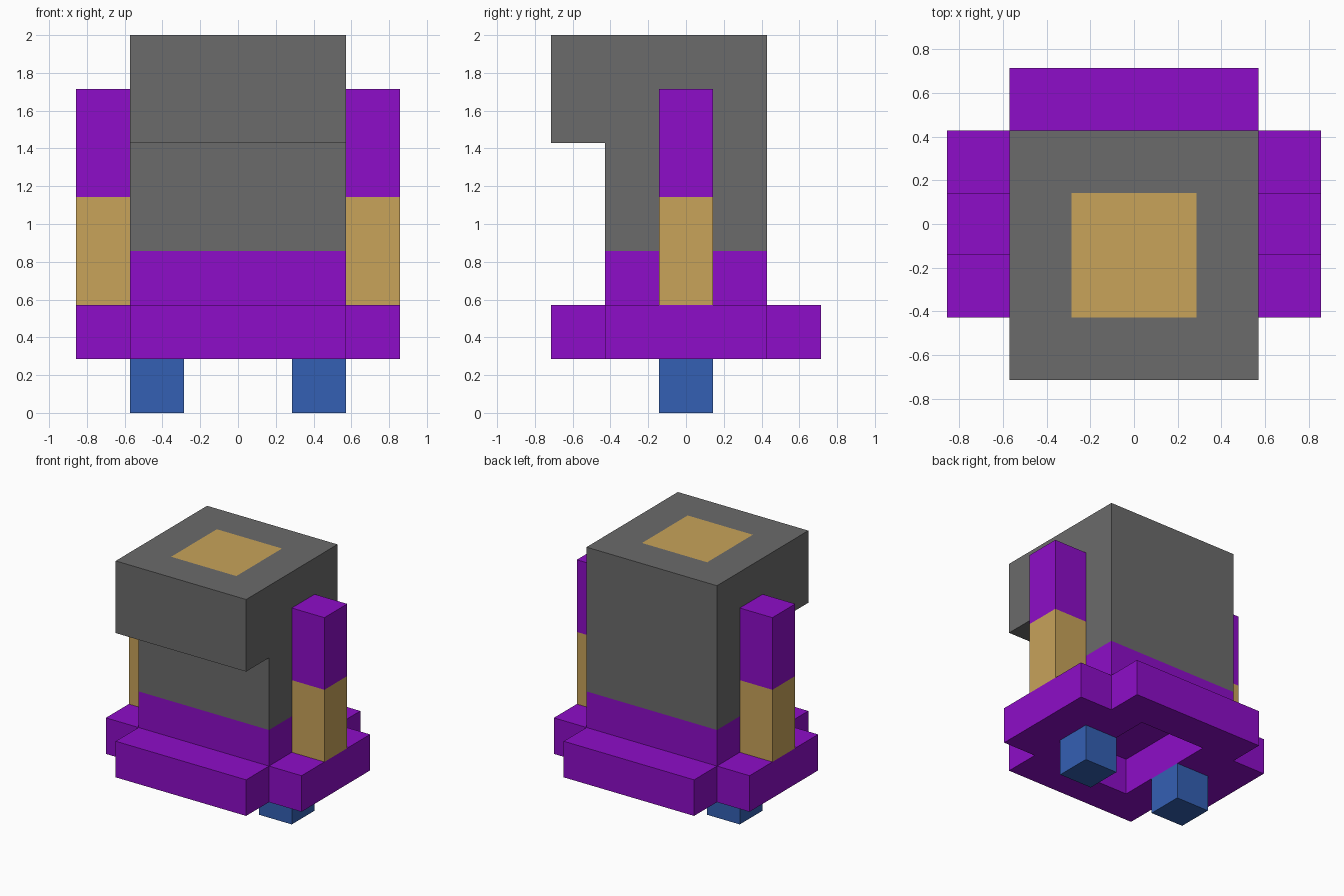
import bpy, bmesh
from mathutils import Vector

if "Cube" in bpy.data.objects:
    bpy.data.objects.remove(bpy.data.objects["Cube"])

U = 2 / 7  # size of one block


def material(name, color):
    m = bpy.data.materials.new(name)
    m.diffuse_color = (*color, 1)
    m.use_nodes = True
    m.node_tree.nodes["Principled BSDF"].inputs["Base Color"].default_value = m.diffuse_color
    return m


PURPLE = material("purple", (0.27, 0.004, 0.578))
GREY = material("grey", (0.147, 0.147, 0.147))
TAN = material("tan", (0.578, 0.366, 0.102))
BLUE = material("blue", (0.034, 0.117, 0.456))


# A block range in units: x cells start at x, y cells are centred on y
def box(x0, x1, y0, y1, z0, z1):
    return {(x, y, z) for x in range(x0, x1) for y in range(y0, y1 + 1)
            for z in range(z0, z1)}


def mirrored(cells):
    return {(-x - 1, y, z) for x, y, z in cells}


parts = []


def add(name, mat, cells):
    # later parts replace the blocks of earlier ones
    for p in parts:
        p[2].difference_update(cells)
    parts.append((name, mat, cells))


def add_pair(name, mat, cells):
    add("right_" + name, mat, cells)
    add("left_" + name, mat, mirrored(cells))


# Flared hem, stepped at the corners and open underneath
hem = box(-2, 2, -2, 2, 1, 2) | box(-3, 3, -1, 1, 1, 2)
add("hem", PURPLE, hem - box(-1, 1, -1, 1, 1, 2))
# Body
add("lower_body", PURPLE, box(-2, 2, -1, 1, 2, 3))
add("hood", GREY, box(-2, 2, -1, 1, 3, 7) | box(-2, 2, -2, -2, 5, 7))
add("crown_patch", TAN, box(-1, 1, -1, 0, 6, 7))
# Limbs
add_pair("foot", BLUE, box(1, 2, 0, 0, 0, 1))
add_pair("forearm", TAN, box(2, 3, 0, 0, 2, 4))
add_pair("sleeve", PURPLE, box(2, 3, 0, 0, 4, 6))

solid = set().union(*(p[2] for p in parts))
AXES = [Vector(v) for v in ((1, 0, 0), (0, 1, 0), (0, 0, 1))]

for name, mat, cells in parts:
    bm = bmesh.new()
    # Only outer block faces are built, then flat areas are merged
    for c in sorted(cells):
        centre = Vector(c) + Vector((0.5, 0, 0.5))
        for a in range(3):
            for s in (1, -1):
                n = AXES[a] * s
                if tuple(int(c[i] + n[i]) for i in range(3)) in solid:
                    continue
                p, q = AXES[(a + 1) % 3] / 2, AXES[(a + 2) % 3] / 2 * s
                m = centre + n / 2
                bm.faces.new([bm.verts.new(v * U) for v in
                              (m - p - q, m + p - q, m + p + q, m - p + q)])
    bmesh.ops.remove_doubles(bm, verts=bm.verts, dist=0.001)
    bmesh.ops.dissolve_limit(bm, angle_limit=0.02, verts=bm.verts, edges=bm.edges)
    mesh = bpy.data.meshes.new(name)
    bm.to_mesh(mesh)
    bm.free()
    mesh.materials.append(mat)
    bpy.context.collection.objects.link(bpy.data.objects.new(name, mesh))
